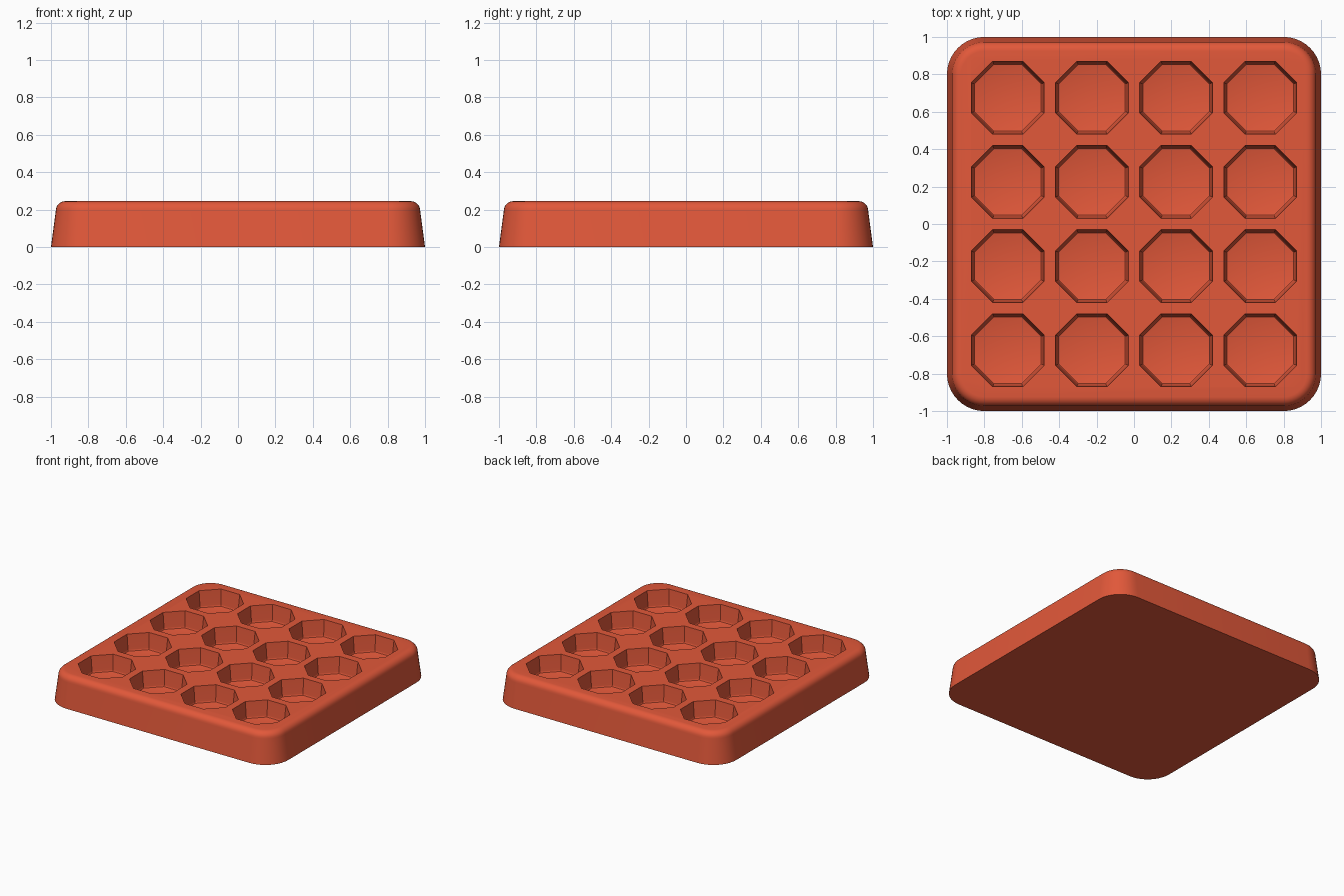
import bpy, bmesh
from math import pi, sin, cos

cube = bpy.data.objects.get("Cube")
if cube:
    bpy.data.objects.remove(cube, do_unlink=True)

HEIGHT, CORNER, FILLET = 0.245, 0.2, 0.05
POCKET_DEPTH, PITCH = 0.13, 0.45

red = bpy.data.materials.new("brick red")
red.use_nodes = True
red.diffuse_color = (0.76, 0.098, 0.042, 1)
red.node_tree.nodes["Principled BSDF"].inputs["Base Color"].default_value = red.diffuse_color


def rounded_square(half, radius, z, steps=10):
    """Ring of points round a square with rounded corners."""
    points = []
    for quarter in range(4):
        mid = pi / 4 + quarter * pi / 2
        cx = (half - radius) * (1 if cos(mid) > 0 else -1)
        cy = (half - radius) * (1 if sin(mid) > 0 else -1)
        for i in range(steps + 1):
            a = quarter * pi / 2 + i * pi / 2 / steps
            points.append((cx + radius * cos(a), cy + radius * sin(a), z))
    return points


def octagon(x, y, apothem, z):
    """Ring of points of an octagon with sides square to the axes."""
    r = apothem / cos(pi / 8)
    angles = [pi / 8 + i * pi / 4 for i in range(8)]
    return [(x + r * cos(a), y + r * sin(a), z) for a in angles]


def loft(bm, rings):
    """Skin stacked rings, bottom to top, and cap both ends."""
    loops = [[bm.verts.new(p) for p in ring] for ring in rings]
    for low, high in zip(loops, loops[1:]):
        for i in range(len(low)):
            j = (i + 1) % len(low)
            bm.faces.new((low[i], low[j], high[j], high[i]))
    bm.faces.new(loops[0][::-1])
    bm.faces.new(loops[-1])


def make_object(name, bm):
    mesh = bpy.data.meshes.new(name)
    bm.to_mesh(mesh)
    bm.free()
    mesh.materials.append(red)
    obj = bpy.data.objects.new(name, mesh)
    bpy.context.collection.objects.link(obj)
    return obj


# Tray block: drafted sides and a filleted top edge
bm = bmesh.new()
shoulder = 0.974
rings = [rounded_square(1, CORNER, 0)]
for i in range(7):
    a = i * pi / 12
    half = shoulder - FILLET * (1 - cos(a))
    z = HEIGHT - FILLET * (1 - sin(a))
    rings.append(rounded_square(half, CORNER - 1 + half, z))
loft(bm, rings)
tray = make_object("tray", bm)

# Pocket cutters: tapered octagons with a softened floor edge
bm = bmesh.new()
floor = HEIGHT - POCKET_DEPTH
profile = [(0.172, 0), (0.178, 0.002), (0.182, 0.008), (0.183, 0.014),
           (0.195, POCKET_DEPTH), (0.195, POCKET_DEPTH + 0.1)]
for col in range(4):
    for row in range(4):
        x, y = (col - 1.5) * PITCH, (row - 1.5) * PITCH
        loft(bm, [octagon(x, y, r, floor + h) for r, h in profile])
cutter = make_object("pocket_cutter", bm)
cutter.hide_render = True

# Cut the pockets, then drop the cutter
cut = tray.modifiers.new("pockets", 'BOOLEAN')
cut.operation = 'DIFFERENCE'
cut.solver = 'EXACT'
cut.object = cutter
bpy.ops.object.select_all(action='DESELECT')
tray.select_set(True)
bpy.context.view_layer.objects.active = tray
bpy.ops.object.modifier_apply(modifier=cut.name)
bpy.data.objects.remove(cutter, do_unlink=True)
bpy.ops.object.shade_smooth_by_angle(angle=pi / 6)
